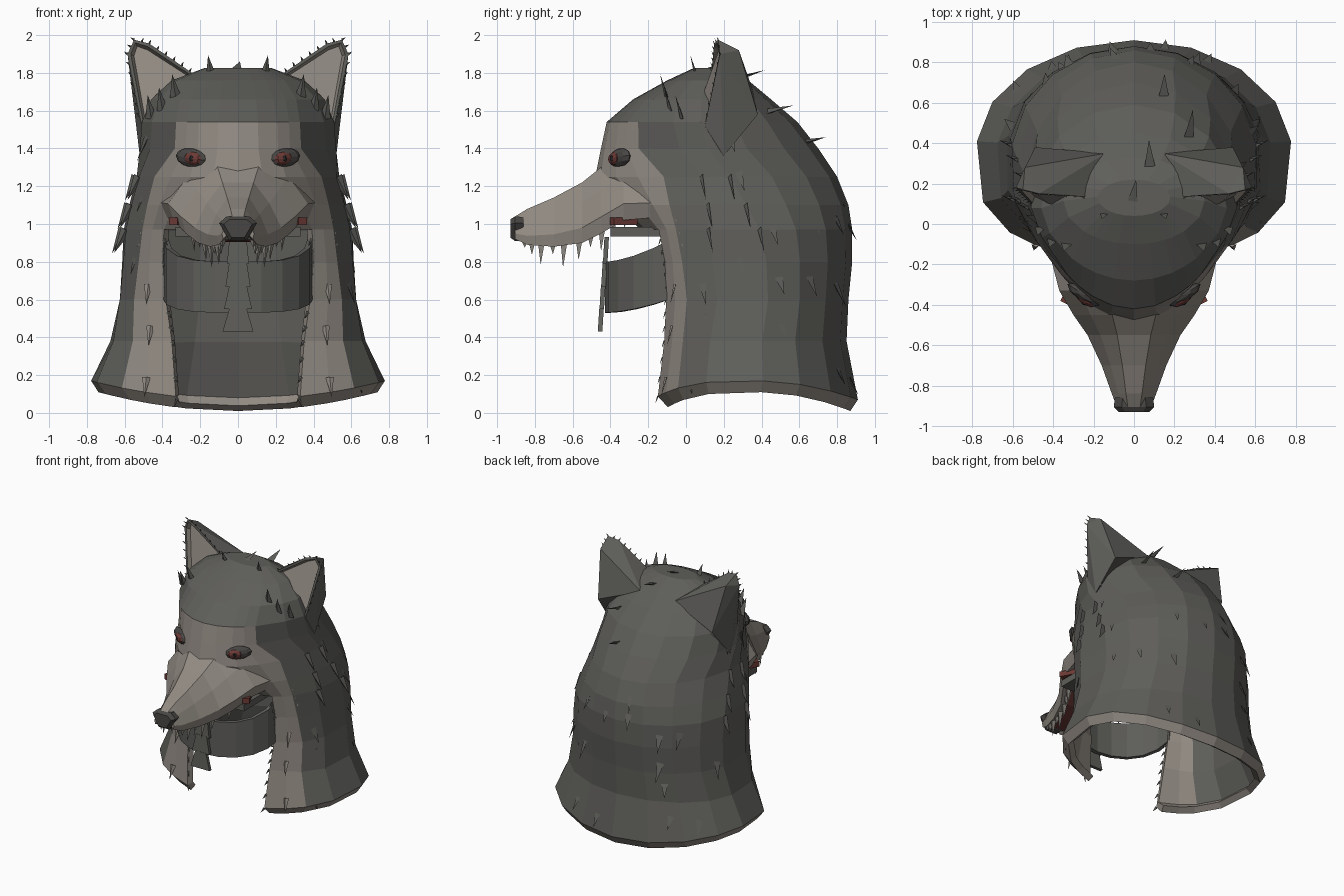
import bpy, bmesh, math, random
from mathutils import Vector, Matrix

random.seed(4)
if "Cube" in bpy.data.objects:
    bpy.data.objects.remove(bpy.data.objects["Cube"])


def material(name, rgb):
    m = bpy.data.materials.new(name)
    m.use_nodes = True
    m.diffuse_color = (*rgb, 1)
    m.node_tree.nodes["Principled BSDF"].inputs["Base Color"].default_value = (*rgb, 1)
    return m


FUR = material("dark grey fur", (.112, .111, .102))
PALE = material("pale fur", (.285, .256, .225))
RED = material("dull red", (.15, .042, .036))
NOSE = material("nose charcoal", (.065, .062, .058))
BLACK = material("near black", (.02, .02, .02))
TOOTH = material("tooth grey", (.3, .28, .25))


def finish(name, bm, mats, thickness=0):
    mesh = bpy.data.meshes.new(name)
    bm.to_mesh(mesh)
    bm.free()
    for m in mats:
        mesh.materials.append(m)
    ob = bpy.data.objects.new(name, mesh)
    bpy.context.collection.objects.link(ob)
    if thickness:
        ob.modifiers.new("thickness", "SOLIDIFY").thickness = thickness


def spike(bm, base, direction, length, radius, flat=.35, facing=(0, 1, 0)):
    """Three-sided tuft, tooth or hair, its broad side turned to facing."""
    d = Vector(direction).normalized()
    side = d.cross(Vector(facing)).normalized()
    up = d.cross(side)
    base = Vector(base)
    ring = []
    for k in range(3):
        a = math.pi / 2 + k * math.tau / 3
        ring.append(bm.verts.new(base + side * radius * math.cos(a) + up * radius * flat * math.sin(a)))
    tip = bm.verts.new(base + d * length)
    faces = [bm.faces.new(ring)]
    for k in range(3):
        faces.append(bm.faces.new((ring[k], ring[(k + 1) % 3], tip)))
    bmesh.ops.recalc_face_normals(bm, faces=faces)


def loft(bm, rings):
    """Closed loft with end caps; returns the side faces as rows."""
    vs = [[bm.verts.new(p) for p in r] for r in rings]
    n = len(vs[0])
    rows = [[bm.faces.new((a[i], a[(i + 1) % n], b[(i + 1) % n], b[i])) for i in range(n)]
            for a, b in zip(vs, vs[1:])]
    bm.faces.new(vs[0])
    bm.faces.new(vs[-1])
    bmesh.ops.recalc_face_normals(bm, faces=bm.faces)
    return rows


# Hood rows: height, half width, front y, back y, opening angle, pale angle, front squareness
ROWS = [(.01, .74, -.13, .87, 27, 50, .6), (.07, .78, -.18, .91, 25, 52, .6),
        (.38, .68, -.16, .85, 31, 55, .6), (.6, .635, -.17, .86, 37, 60, .6),
        (.8, .62, -.19, .88, 40, 58, .6), (.97, .61, -.24, .88, 40, 56, .7),
        (1.1, .58, -.38, .86, 36, 56, 1.1), (1.25, .54, -.48, .80, 28, 55, 1.5),
        (1.4, .52, -.45, .70, 24, 40, 1.6), (1.54, .51, -.42, .59, 24, 40, 1.5),
        (1.66, .46, -.28, .45, 24, 42, 1.2), (1.76, .35, -.1, .33, 26, 45, 1),
        (1.825, .18, .04, .22, 30, 50, 1)]
OPEN = 5


def hood_point(r, c, s=1):
    z, w, yf, yb, ai, ab, p = ROWS[r]
    angles = [0, ai / 2, ai, (ai + ab) / 2] + [ab + (180 - ab) * k / 6 for k in range(7)]
    a = math.radians(angles[c])
    if r < 2:
        z += .1 * math.sin(a) ** 2
    reach = math.cos(a) ** p if a < math.pi / 2 else math.cos(a)
    return Vector((s * w * math.sin(a), (yf + yb) / 2 - (yb - yf) / 2 * reach, z))


# Hood shell, open below the face, with a pale turned hem
bm = bmesh.new()
grid = []
for r in range(len(ROWS)):
    grid.append([bm.verts.new(hood_point(r, i if i <= 10 else 20 - i, 1 if i <= 10 else -1))
                 for i in range(20)])
for r in range(len(ROWS) - 1):
    for i in range(20):
        c = i if i < 10 else 19 - i
        if r < OPEN and c < 2:
            continue
        j = (i + 1) % 20
        f = bm.faces.new((grid[r][i], grid[r][j], grid[r + 1][j], grid[r + 1][i]))
        f.material_index = int(r == 0 or (c < 4 and r < 9))
bm.faces.new(grid[-1])
bmesh.ops.delete(bm, geom=[v for v in bm.verts if not v.link_faces], context="VERTS")
bm.normal_update()
spots = []
for f in bm.faces:
    if f.material_index == 0 and random.random() < (.2 if f.normal.z > .7 else .5):
        p = f.calc_center_median().lerp(random.choice(f.verts[:]).co, random.uniform(0, .5))
        spots.append((p, f.normal.copy()))
finish("hood", bm, [FUR, PALE], .05)

# Fur tufts over the hood, lying back and down
bm = bmesh.new()
for p, n in spots:
    if n.z > .55:
        flow = Vector((random.uniform(-.2, .2), .9, .1))
    else:
        flow = Vector((random.uniform(-.2, .2), .25, -1))
    spike(bm, p - n * .01, flow + n * .25, random.uniform(.11, .16), .032, .4, n)
for s in (1, -1):
    for x, y, z in ((.14, .06, 1.77), (.33, -.1, 1.67), (.4, -.08, 1.6), (.46, -.02, 1.56)):
        spike(bm, (s * x, y, z), (s * .15, -.3, 1), .13, .035)
    for r in (5, 6, 7):
        for c in (5, 6):
            spike(bm, hood_point(r, c, s), (s * .4, .15, -.8), .14, .035)
    # Bristles on the inner edges of the front flaps
    for r in range(1, 5):
        for t in (0, .35, .7):
            p = hood_point(r, 2, s).lerp(hood_point(r + 1, 2, s), t)
            spike(bm, p, (-s * .5, -.3, -.8), .045, .012)
finish("fur_tufts", bm, [FUR])

# Pale cheek and flap tufts
bm = bmesh.new()
for s in (1, -1):
    for r in (5, 6, 7):
        for t in (0, .5):
            p = hood_point(r, 4, s).lerp(hood_point(r + 1, 4, s), t)
            spike(bm, p - Vector((s * .04, 0, 0)), (s * .45, .25, -.6), .12, .03, .4, (s, -1, 0))
    for r in (1, 2, 3):
        spike(bm, hood_point(r, 3, s) + Vector((0, 0, .08)), (s * .1, -.25, -1), .11, .025)
finish("cheek_tufts", bm, [PALE])

# Muzzle sections: y, half width, lower z, upper z
MUZZLE = [(-.905, .085, .92, 1.04), (-.84, .11, .89, 1.08), (-.7, .16, .88, 1.14),
          (-.55, .23, .9, 1.22), (-.45, .3, .95, 1.3), (-.33, .37, 1.02, 1.37), (-.1, .43, 1.04, 1.34)]


def muzzle_ring(y, w, lo, hi):
    half = [(.36 * w, hi), (.72 * w, lo + (hi - lo) * .66), (w, lo + (hi - lo) * .25),
            (.92 * w, lo), (.65 * w, lo + .025)]
    return [(x, y, z) for x, z in half] + [(-x, y, z) for x, z in reversed(half)]


bm = bmesh.new()
for row in loft(bm, [muzzle_ring(*m) for m in MUZZLE])[1:]:
    row[4].material_index = 1
finish("muzzle", bm, [PALE, RED])

# Gums showing at the corners of the mouth
bm = bmesh.new()
for s in (1, -1):
    bmesh.ops.create_cube(bm, size=1, matrix=Matrix.Translation((s * .31, -.33, 1.015))
                          @ Matrix.Rotation(s * math.radians(28), 4, "Z") @ Matrix.Diagonal((.05, .14, .04, 1)))
finish("gums", bm, [RED])

# Nose
bm = bmesh.new()
outline = [(.1, 1.005), (.06, 1.04), (-.06, 1.04), (-.1, 1.005), (-.045, .91), (.045, .91)]
loft(bm, [[(x * k, y, .98 + (z - .98) * k) for x, z in outline]
          for y, k in ((-.86, .95), (-.905, 1), (-.93, .75))])
finish("nose", bm, [NOSE])

# Teeth along the upper lip
bm = bmesh.new()
for y, length in ((-.85, .04), (-.81, .07), (-.76, .12), (-.7, .06), (-.64, .14),
                  (-.56, .11), (-.5, .07), (-.44, .12), (-.38, .07), (-.32, .06)):
    for a, b in zip(MUZZLE, MUZZLE[1:]):
        if a[0] <= y < b[0]:
            t = (y - a[0]) / (b[0] - a[0])
            w, lo = (a[k] + (b[k] - a[k]) * t for k in (1, 2))
            for s in (1, -1):
                spike(bm, (s * w * .78, y, lo + .02), (-s * .06, -.08, -1), length, .024, 1)
finish("teeth", bm, [TOOTH])

# Palate plate behind the teeth
bm = bmesh.new()
bmesh.ops.create_cube(bm, size=1, matrix=Matrix.Translation((0, -.23, .96)) @ Matrix.Diagonal((.66, .34, .05, 1)))
finish("palate", bm, [FUR])

# Curved chin guard
bm = bmesh.new()
cols = []
for k in range(11):
    t = math.radians(-90 + 18 * k)
    x, y, drop = .4 * math.sin(t), -.06 - .37 * math.cos(t), (1 - math.cos(t)) ** 1.6
    cols.append([bm.verts.new((x, y, z)) for z in (.53 + .08 * drop, .67 + .1 * drop, .8 + .13 * drop)])
for a, b in zip(cols, cols[1:]):
    for j in (0, 1):
        bm.faces.new((a[j], b[j], b[j + 1], a[j + 1]))
finish("chin_guard", bm, [FUR], .03)

# Overlapping strap plates hanging at the front
bm = bmesh.new()
for k in range(4):
    top, low = .93 - .125 * k, .79 - .12 * k
    y = -.42 - .009 * k
    rings = []
    for z, w, dy in ((top, .045, 0), (low, .058 + .008 * k, -.008)):
        rings.append([(-w, y + dy - .012, z), (w, y + dy - .012, z), (w, y + dy + .012, z), (-w, y + dy + .012, z)])
    loft(bm, rings)
finish("chin_strap", bm, [FUR])

# Eyes: dark lid, red iris, black pupil
for s, side in ((1, "left"), (-1, "right")):
    for part, mat, size, shift, out in (("lid", NOSE, (.1, .035, .05), 0, 0),
                                        ("iris", RED, (.06, .03, .036), -.02, .014),
                                        ("pupil", BLACK, (.016, .016, .022), -.02, .031)):
        bm = bmesh.new()
        place = (Matrix.Translation((s * .245, -.35, 1.35)) @ Matrix.Rotation(s * math.radians(32), 4, "Z")
                 @ Matrix.Rotation(-s * math.radians(8), 4, "Y") @ Matrix.Translation((s * shift, -out, 0)))
        bmesh.ops.create_uvsphere(bm, u_segments=8, v_segments=6, radius=1,
                                  matrix=place @ Matrix.Diagonal((*size, 1)))
        finish(f"{side}_eye_{part}", bm, [mat])

    # Ear: thick wedge running down the head, recessed pale inside, fringe of hairs
    pts = [(.17, .13, 1.75), (.47, .15, 1.955), (.55, .17, 1.975), (.585, .18, 1.9),
           (.51, .1, 1.52), (.36, .02, 1.58), (.54, .28, 1.92), (.49, .38, 1.58),
           (.14, .35, 1.72), (.52, .2, 1.36)]
    pts = [Vector((s * x, y, z)) for x, y, z in pts]
    bm = bmesh.new()
    v = [bm.verts.new(p) for p in pts]
    front = bm.faces.new(v[:6])
    for ids in ((0, 1, 8), (1, 6, 8), (1, 2, 6), (2, 3, 6), (3, 7, 6), (3, 4, 9), (3, 9, 7),
                (6, 7, 8), (4, 5, 0, 8, 7, 9)):
        bm.faces.new([v[i] for i in ids])
    bmesh.ops.recalc_face_normals(bm, faces=bm.faces)
    bmesh.ops.inset_individual(bm, faces=[front], thickness=.018)
    front.material_index = 1
    bmesh.ops.inset_individual(bm, faces=[front], thickness=.012, depth=-.03)
    front.material_index = 1
    for a, b in zip(pts[:4], pts[1:5]):
        count = max(2, int((b - a).length / .05))
        for k in range(count):
            spike(bm, a.lerp(b, k / count), (s * (.6 if b.z < a.z else -.2), -.2, .4), .025, .008)
    finish(f"{side}_ear", bm, [FUR, PALE])
